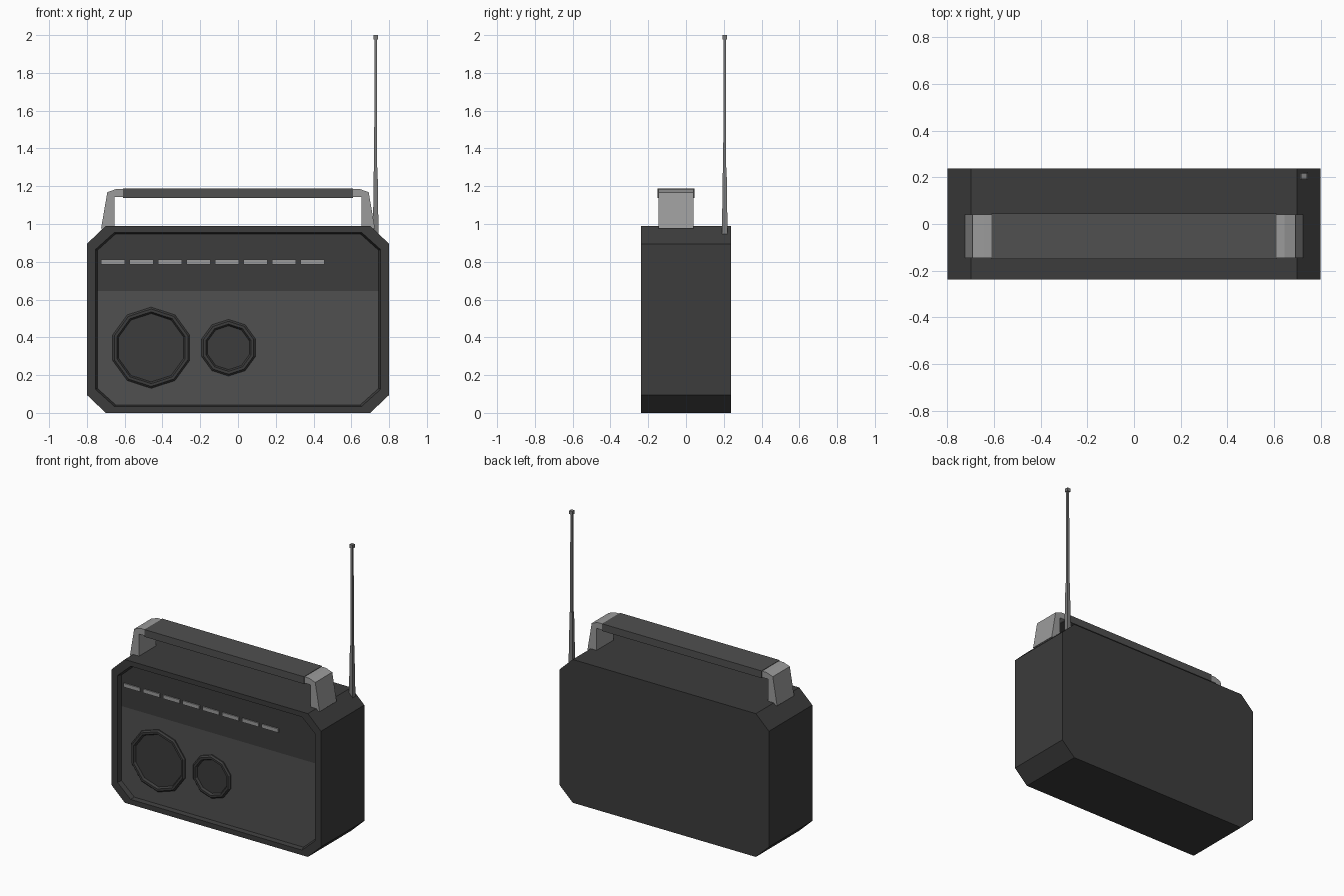
import bpy, bmesh, math

if "Cube" in bpy.data.objects:
    bpy.data.objects.remove(bpy.data.objects["Cube"])


def material(name, value):
    m = bpy.data.materials.new(name)
    m.diffuse_color = (value, value, value, 1)
    m.use_nodes = True
    m.node_tree.nodes["Principled BSDF"].inputs["Base Color"].default_value = m.diffuse_color
    return m


dark = material("dark_plastic", 0.045)
panel = material("panel_grey", 0.08)
light = material("light_grey", 0.33)
metal = material("metal_grey", 0.2)


def finish(bm, name, *mats):
    bmesh.ops.recalc_face_normals(bm, faces=bm.faces)
    mesh = bpy.data.meshes.new(name)
    bm.to_mesh(mesh)
    bm.free()
    for m in mats:
        mesh.materials.append(m)
    obj = bpy.data.objects.new(name, mesh)
    bpy.context.collection.objects.link(obj)
    return obj


def loft(loops):
    """Skin a row of equal-length loops and cap both ends."""
    bm = bmesh.new()
    rows = [[bm.verts.new(p) for p in loop] for loop in loops]
    n = len(rows[0])
    for a, b in zip(rows, rows[1:]):
        for i in range(n):
            j = (i + 1) % n
            bm.faces.new((a[i], a[j], b[j], b[i]))
    bm.faces.new(rows[0])
    bm.faces.new(rows[-1])
    return bm


def octagon(hx, z0, z1, cx, cz, y):
    return [(-hx, y, z0 + cz), (-hx + cx, y, z0), (hx - cx, y, z0), (hx, y, z0 + cz),
            (hx, y, z1 - cz), (hx - cx, y, z1), (-hx + cx, y, z1), (-hx, y, z1 - cz)]


def ring(x, z, r, y, n=10):
    return [(x + r * math.sin(math.tau * i / n), y, z + r * math.cos(math.tau * i / n))
            for i in range(n)]


def square(x, y, h, z):
    return [(x - h, y - h, z), (x + h, y - h, z), (x + h, y + h, z), (x - h, y + h, z)]


def box(name, x0, x1, y0, y1, z0, z1, mat):
    return finish(loft([[(x0, y0, z), (x1, y0, z), (x1, y1, z), (x0, y1, z)]
                        for z in (z0, z1)]), name, mat)


FLOOR = -0.208

# Body with a recessed front, the lower part of the recess in a lighter grey
bm = loft([octagon(0.8, 0, 0.99, 0.1, 0.095, 0.237),
           octagon(0.8, 0, 0.99, 0.1, 0.095, -0.237),
           octagon(0.755, 0.035, 0.955, 0.1, 0.09, -0.237),
           octagon(0.745, 0.042, 0.948, 0.098, 0.088, FLOOR)])
bm.faces.ensure_lookup_table()
front = bm.faces[-1]
bmesh.ops.bisect_plane(bm, geom=[front] + list(front.edges) + list(front.verts),
                       plane_co=(0, 0, 0.645), plane_no=(0, 0, 1))
for f in bm.faces:
    if all(abs(v.co.y - FLOOR) < 1e-4 for v in f.verts) and f.calc_center_median().z < 0.645:
        f.material_index = 1
finish(bm, "radio_body", dark, panel)

# Speakers: ten-sided rims with sunken centres
for name, x, r in (("large_speaker", -0.46, 0.215), ("small_speaker", -0.05, 0.15)):
    z = 0.345
    finish(loft([ring(x, z, r, FLOOR + 0.01), ring(x, z, r, FLOOR - 0.008),
                 ring(x, z, r - 0.01, FLOOR - 0.018), ring(x, z, r - 0.025, FLOOR - 0.018),
                 ring(x, z, r - 0.034, FLOOR - 0.003)]), name, dark)

# Row of tuning marks
for i in range(8):
    x = -0.725 + 0.151 * i
    box(f"tuning_mark_{i + 1}", x, x + 0.126, FLOOR - 0.008, FLOOR + 0.01, 0.785, 0.811, light)

# Handle: grip and two mirrored legs
box("handle_grip", -0.61, 0.61, -0.151, 0.046, 1.138, 1.188, panel)
leg = [(0.725, 0.975), (0.692, 1.168), (0.645, 1.185), (0.6, 1.185),
       (0.6, 1.142), (0.655, 1.142), (0.655, 0.975)]
for name, s in (("handle_leg_right", 1), ("handle_leg_left", -1)):
    finish(loft([[(s * x, y, z) for x, z in leg] for y in (-0.145, 0.041)]), name, light)

# Telescopic antenna with a small tip
ax, ay = 0.729, 0.205
finish(loft([square(ax, ay, 0.015, 0.945), square(ax, ay, 0.010, 1.3)]), "antenna_base", metal)
finish(loft([square(ax, ay, 0.008, 1.29), square(ax, ay, 0.007, 1.98)]), "antenna_rod", metal)
finish(loft([square(ax, ay, 0.012, 1.976), square(ax, ay, 0.012, 2.0)]), "antenna_tip", metal)
